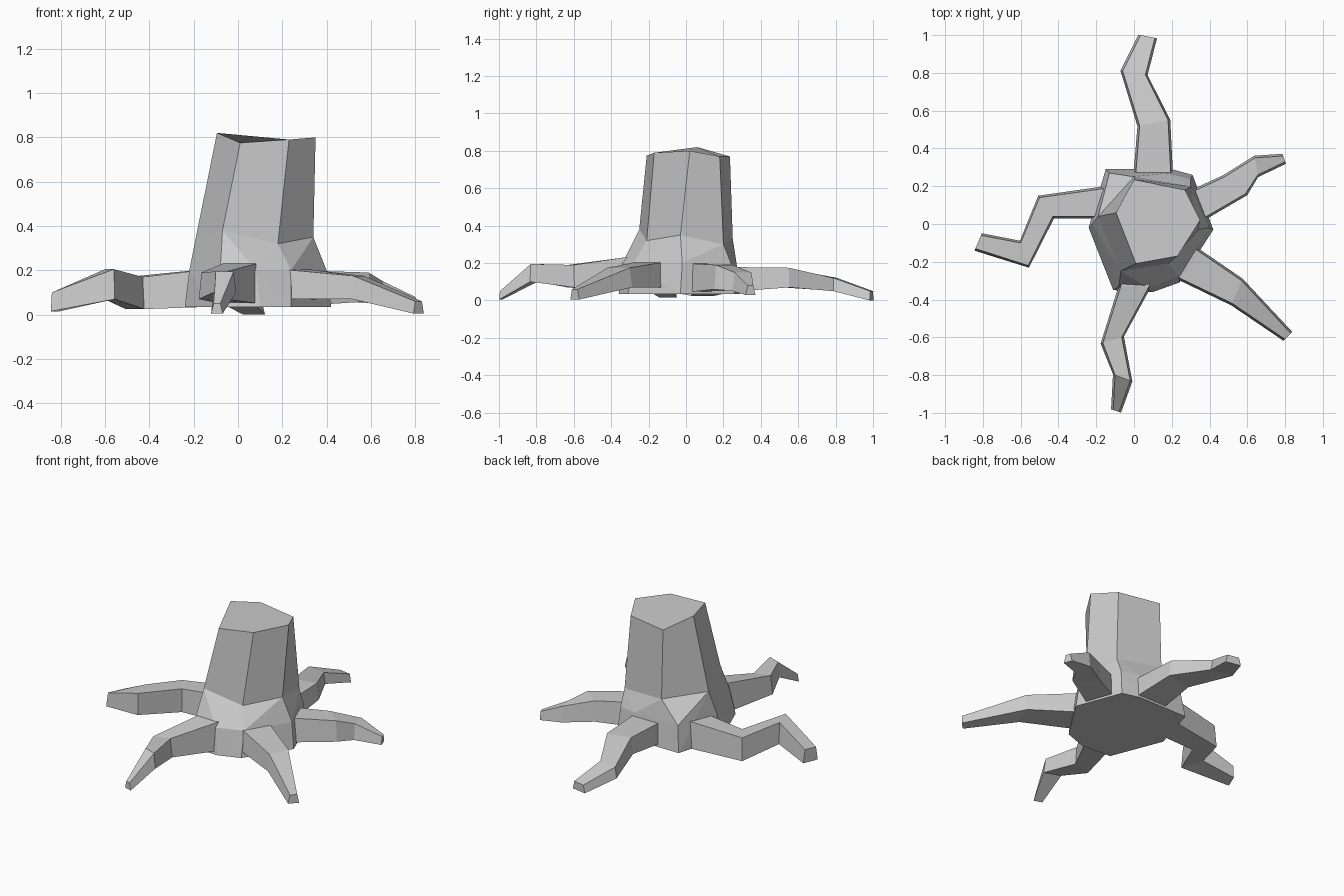
import bpy
import bmesh
from mathutils import Vector

default_cube = bpy.data.objects.get("Cube")
if default_cube:
    bpy.data.objects.remove(default_cube, do_unlink=True)

# Single flat colour for the whole stump
bark = bpy.data.materials.new("grey_bark")
bark.use_nodes = True
grey = (0.6, 0.6, 0.6, 1)
bark.diffuse_color = grey
bark.node_tree.nodes["Principled BSDF"].inputs["Base Color"].default_value = grey


def finish(name, bm):
    """Turn a bmesh into a flat shaded object with the bark material."""
    bmesh.ops.recalc_face_normals(bm, faces=bm.faces[:])
    mesh = bpy.data.meshes.new(name)
    bm.to_mesh(mesh)
    bm.free()
    mesh.materials.append(bark)
    obj = bpy.data.objects.new(name, mesh)
    bpy.context.scene.collection.objects.link(obj)
    return obj


def loft(name, sections):
    """Skin a closed shape through cross-sections of equal point count."""
    bm = bmesh.new()
    rings = [[bm.verts.new(point) for point in section] for section in sections]
    count = len(rings[0])
    for lower, upper in zip(rings, rings[1:]):
        for i in range(count):
            j = (i + 1) % count
            bm.faces.new((lower[i], lower[j], upper[j], upper[i]))
    bm.faces.new(rings[0][::-1])
    bm.faces.new(rings[-1])
    return finish(name, bm)


def root(name, *stations):
    """Each station is (left xy, right xy, top height, bottom height)."""
    sections = []
    for left, right, top, bottom in stations:
        left, right = Vector(left), Vector(right)
        flare = (right - left).normalized() * 0.012
        sections.append([
            (*left, top), (*right, top),
            (*(right + flare), bottom), (*(left - flare), bottom),
        ])
    return loft(name, sections)


# Six-sided trunk with an uneven cut top
waist = [(-0.07, -0.25, 0.38), (0.18, -0.21, 0.32), (0.34, -0.03, 0.35),
         (0.3, 0.2, 0.3), (0, 0.25, 0.33), (-0.19, 0.04, 0.35)]
cut = [(0.01, -0.21, 0.775), (0.23, -0.17, 0.79), (0.35, 0.02, 0.8),
       (0.27, 0.18, 0.77), (0, 0.235, 0.77), (-0.095, 0.06, 0.82)]
loft("trunk", [waist, cut])

# Flared foot of the trunk, wrapped around the waist and two lower rings
shoulder = [(-0.08, -0.33), (0.08, -0.34), (0.24, -0.28), (0.4, -0.02),
            (0.3, 0.24), (0.18, 0.27), (-0.13, 0.27), (-0.22, 0)]
foot = [(-0.11, -0.35), (0.1, -0.36), (0.24, -0.31), (0.42, -0.03),
        (0.31, 0.26), (0.2, 0.29), (-0.15, 0.29), (-0.24, -0.02)]
bm = bmesh.new()
points = waist + [(x, y, 0.2) for x, y in shoulder] + [(x, y, 0.035) for x, y in foot]
for point in points:
    bm.verts.new(point)
hull = bmesh.ops.convex_hull(bm, input=bm.verts[:])
loose = [v for v in bm.verts if not v.link_faces]
bmesh.ops.delete(bm, geom=loose, context="VERTS")
finish("trunk_foot", bm)

# Five bent, tapering roots
root("back_root",
     ((0, 0.15), (0.2, 0.15), 0.18, 0.04),
     ((0.03, 0.52), (0.18, 0.55), 0.175, 0.07),
     ((-0.06, 0.81), (0.06, 0.79), 0.12, 0.05),
     ((0.035, 1.0), (0.11, 0.985), 0.05, 0))
root("back_left_root",
     ((0.2, 0.12), (0.28, -0.02), 0.2, 0.04),
     ((0.48, 0.25), (0.59, 0.16), 0.19, 0.06),
     ((0.64, 0.35), (0.655, 0.26), 0.15, 0.05),
     ((0.79, 0.36), (0.8, 0.33), 0.08, 0.03))
root("front_left_root",
     ((0.22, -0.06), (0.12, -0.22), 0.22, 0.06),
     ((0.35, -0.15), (0.25, -0.29), 0.2, 0.07),
     ((0.57, -0.3), (0.52, -0.42), 0.175, 0.07),
     ((0.83, -0.58), (0.8, -0.61), 0.06, 0.005))
root("front_root",
     ((-0.06, -0.2), (0.1, -0.2), 0.23, 0.04),
     ((-0.07, -0.33), (0.08, -0.33), 0.23, 0.05),
     ((-0.165, -0.63), (-0.065, -0.6), 0.19, 0.07),
     ((-0.1, -0.8), (-0.02, -0.83), 0.195, 0.1),
     ((-0.11, -0.985), (-0.08, -0.995), 0.05, 0.005))
root("right_root",
     ((0, 0.21), (0, 0.04), 0.22, 0.04),
     ((-0.5, 0.14), (-0.43, 0.04), 0.17, 0.025),
     ((-0.6, -0.1), (-0.56, -0.22), 0.205, 0.07),
     ((-0.81, -0.06), (-0.84, -0.13), 0.1, 0.015))
